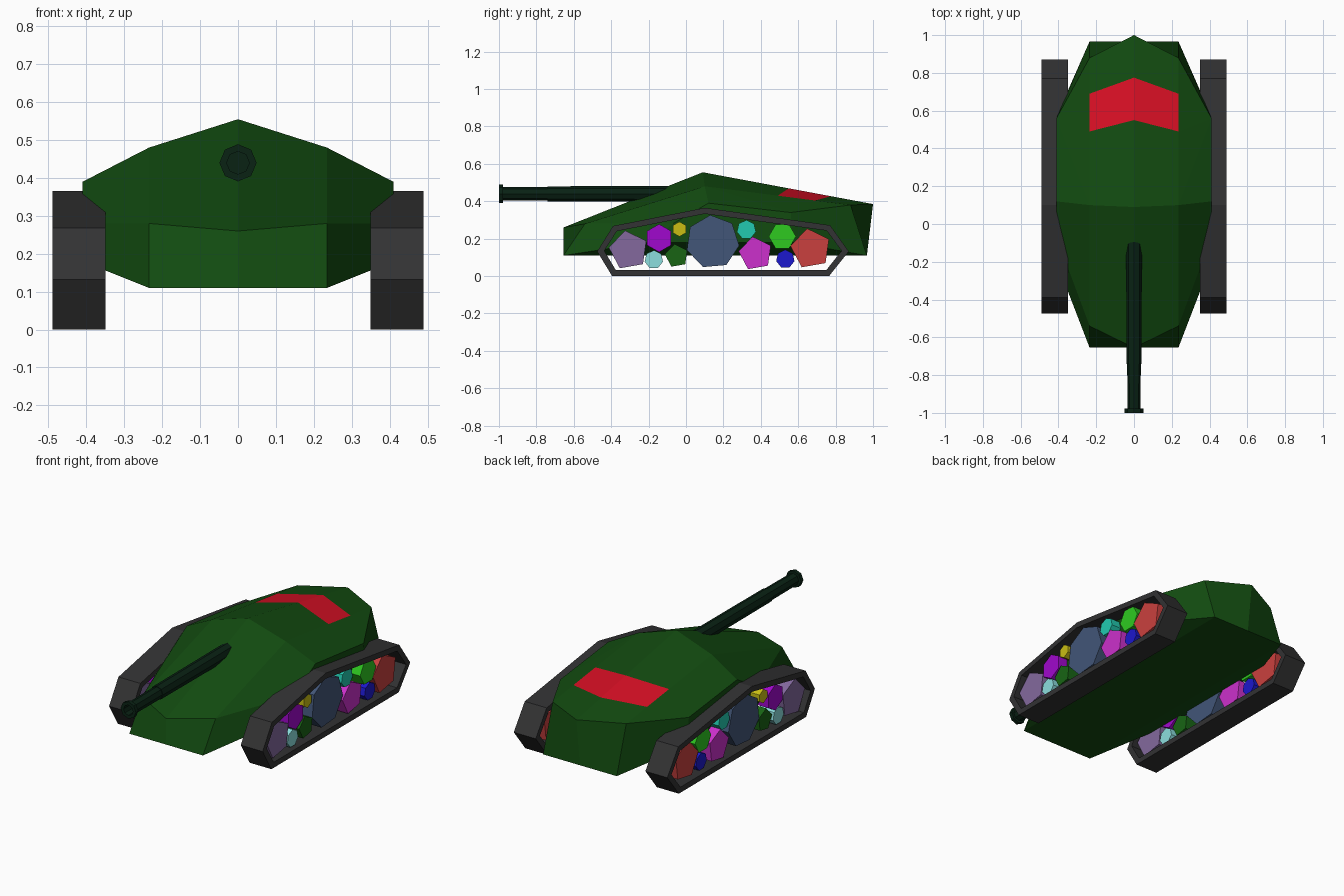
import bpy, bmesh
from math import sin, cos, radians

if "Cube" in bpy.data.objects:
    bpy.data.objects.remove(bpy.data.objects["Cube"])


def material(name, rgb):
    """Material from 0-255 display colour."""
    m = bpy.data.materials.new(name)
    lin = [((c / 255 + 0.055) / 1.055) ** 2.4 if c > 10 else c / 255 / 12.92 for c in rgb]
    m.diffuse_color = (*lin, 1)
    m.use_nodes = True
    m.node_tree.nodes["Principled BSDF"].inputs["Base Color"].default_value = m.diffuse_color
    return m


def finish(name, bm, *mats):
    bmesh.ops.remove_doubles(bm, verts=bm.verts, dist=1e-4)
    bmesh.ops.recalc_face_normals(bm, faces=bm.faces)
    me = bpy.data.meshes.new(name)
    bm.to_mesh(me)
    bm.free()
    for m in mats:
        me.materials.append(m)
    ob = bpy.data.objects.new(name, me)
    bpy.context.collection.objects.link(ob)
    return ob


def ring(n, r, y, z, rot=0):
    """Regular polygon in the side plane, as (y, z) points."""
    return [(y + r * cos(radians(rot + 360 * i / n)),
             z + r * sin(radians(rot + 360 * i / n))) for i in range(n)]


def strip(bm, a, b):
    """Quads between two closed vertex loops."""
    n = len(a)
    for i in range(n):
        bm.faces.new((a[i], a[(i + 1) % n], b[(i + 1) % n], b[i]))


hull_green = material("hull_green", (18, 75, 16))
gun_green = material("gun_green", (9, 34, 20))
panel_red = material("panel_red", (215, 15, 36))
track_grey = material("track_grey", (50, 50, 51))

# Hull: faceted half shell, mirrored, with the red panel as part of the deck
P = {
    "nose0": (0, -.655, .26), "nose1": (.235, -.54, .28), "front2": (.41, -.07, .28),
    "peak0": (0, .09, .555), "peak1": (.235, .1, .48), "peak2": (.41, .12, .39),
    "pan0": (0, .55, .469), "pan1": (.235, .49, .43),
    "end0": (0, .775, .427), "end1": (.235, .69, .404),
    "tail0": (0, 1, .385), "tail1": (.235, .88, .38), "rear2": (.41, .56, .34),
    "bf0": (0, -.655, .11), "bf1": (.235, -.655, .11), "low_f": (.41, -.2, .18),
    "bb0": (0, .967, .11), "bb1": (.235, .967, .11), "low_r": (.41, .57, .18),
}
FACES = [
    "nose0 nose1 peak1 peak0", "nose1 front2 peak2 peak1",
    "peak0 peak1 pan1 pan0", "pan0 pan1 end1 end0", "end0 end1 tail1 tail0",
    "peak1 peak2 rear2", "peak1 rear2 pan1", "pan1 rear2 end1", "end1 rear2 tail1",
    "nose0 bf0 bf1 nose1", "nose1 bf1 low_f front2", "front2 low_f low_r rear2 peak2",
    "rear2 low_r bb1 tail1", "tail1 bb1 bb0 tail0",
    "bf0 bb0 bb1 bf1", "bf1 bb1 low_r low_f",
]
bm = bmesh.new()
for s in (1, -1):
    v = {k: bm.verts.new((s * x, y, z)) for k, (x, y, z) in P.items()}
    for f in FACES:
        face = bm.faces.new([v[k] for k in f.split()])
        face.material_index = int(f.startswith("pan0"))
finish("hull", bm, hull_green, panel_red)

# Gun barrel: eight-sided stepped tube with muzzle collar and bore
bm = bmesh.new()
profile = [(0, .042), (-.74, .04), (-.74, .036), (-.978, .035), (-.978, .049),
           (-1, .049), (-1, .03), (-.9, .03)]
loops = [[bm.verts.new((px, y, pz)) for px, pz in ring(8, r, 0, .44)] for y, r in profile]
for a, b in zip(loops, loops[1:]):
    strip(bm, a, b)
bm.faces.new(loops[0])
bm.faces.new(loops[-1])
finish("gun_barrel", bm, gun_green)

# Tracks: open seven-sided belts
OUTER = [(-.395, 0), (.765, 0), (.87, .132), (.77, .272), (.1, .365), (-.39, .268), (-.475, .132)]
INNER = [(-.375, .032), (.75, .032), (.832, .135), (.752, .243), (.1, .333), (-.37, .24), (-.437, .135)]
for side, s in (("left", -1), ("right", 1)):
    bm = bmesh.new()
    oo, oi, ii, io = [[bm.verts.new((s * x, y, z)) for y, z in pts]
                      for x, pts in ((.49, OUTER), (.35, OUTER), (.35, INNER), (.49, INNER))]
    for a, b in ((oo, oi), (oi, ii), (ii, io), (io, oo)):
        strip(bm, a, b)
    finish(side + "_track", bm, track_grey)

# Wheels: y, z, radius, sides, rotation, colour
WHEELS = [
    (-.307, .138, .107, 5, 28, (131, 105, 158)),
    (-.144, .203, .075, 6, 30, (160, 8, 205)),
    (-.035, .251, .040, 6, 30, (202, 190, 20)),
    (-.172, .088, .050, 7, 90, (140, 222, 222)),
    (-.050, .108, .064, 5, 28, (24, 100, 20)),
    (.142, .183, .144, 7, 95, (66, 86, 120)),
    (.323, .248, .052, 7, 90, (34, 202, 176)),
    (.515, .212, .073, 6, 0, (46, 202, 32)),
    (.372, .120, .092, 5, 100, (204, 48, 204)),
    (.531, .091, .050, 7, 90, (28, 24, 205)),
    (.667, .146, .110, 5, 100, (202, 64, 62)),
]
for i, (y, z, r, n, rot, rgb) in enumerate(WHEELS, 1):
    mat = material(f"wheel_colour_{i}", rgb)
    for side, s in (("left", -1), ("right", 1)):
        bm = bmesh.new()
        a, b = [[bm.verts.new((s * x, *p)) for p in ring(n, r, y, z, rot)] for x in (.37, .47)]
        strip(bm, a, b)
        bm.faces.new(a)
        bm.faces.new(b)
        finish(f"{side}_wheel_{i}", bm, mat)
